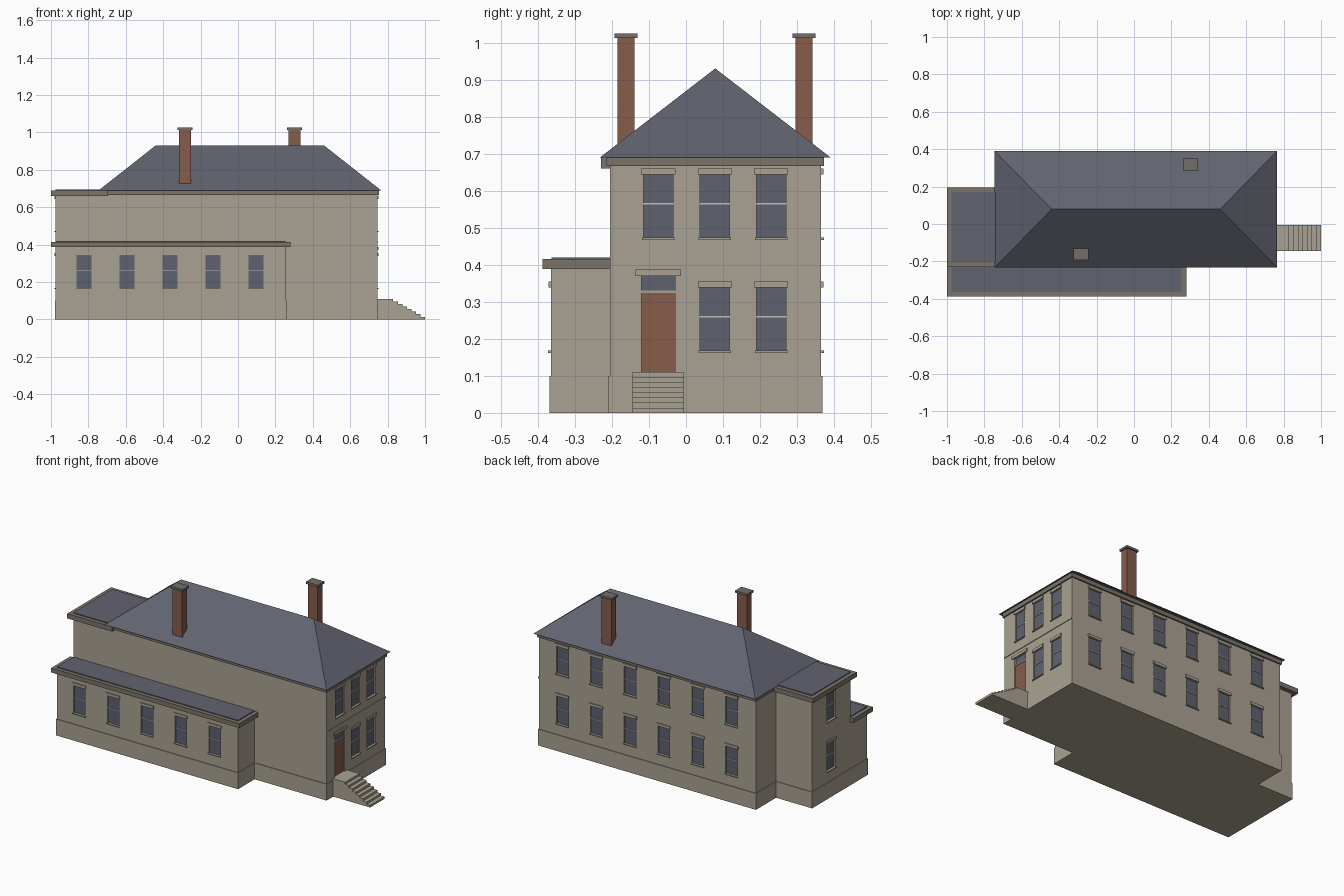
import bpy
import bmesh

cube = bpy.data.objects.get("Cube")
if cube:
    bpy.data.objects.remove(cube, do_unlink=True)


def material(name, rgb):
    lin = [((c / 255 + 0.055) / 1.055) ** 2.4 for c in rgb] + [1.0]
    m = bpy.data.materials.new(name)
    m.use_nodes = True
    m.diffuse_color = lin
    m.node_tree.nodes["Principled BSDF"].inputs["Base Color"].default_value = lin
    return m


STONE = material("stone", (170, 162, 147))
SLATE = material("slate", (97, 99, 111))
GLASS = material("window_glass", (95, 98, 111))
BRICK = material("brick_red", (134, 93, 75))
TRIM = material("cornice_brown", (124, 116, 107))
CAP = material("cap_grey", (114, 111, 104))
RAIL = material("sash_white", (196, 193, 186))


def add_box(bm, x, y, z):
    """Box from three (low, high) ranges."""
    v = [bm.verts.new((a, b, c)) for a in sorted(x) for b in sorted(y) for c in sorted(z)]
    for f in ((0, 1, 3, 2), (4, 6, 7, 5), (0, 4, 5, 1), (2, 3, 7, 6), (0, 2, 6, 4), (1, 5, 7, 3)):
        bm.faces.new([v[i] for i in f])


def finish(name, bm, mat):
    bmesh.ops.recalc_face_normals(bm, faces=bm.faces)
    mesh = bpy.data.meshes.new(name)
    bm.to_mesh(mesh)
    bm.free()
    mesh.materials.append(mat)
    ob = bpy.data.objects.new(name, mesh)
    bpy.context.collection.objects.link(ob)
    return ob


def boxes(name, mat, *ranges):
    bm = bmesh.new()
    for r in ranges:
        add_box(bm, *r)
    return finish(name, bm, mat)


def on_wall(wall, u, z, d):
    """Ranges for a box on a wall: u along it, d outward from its plane."""
    axis, sign, plane = wall
    n = (plane + sign * d[0], plane + sign * d[1])
    return (n, u, z) if axis == "x" else (u, n, z)


# Walls: axis of the normal, its sign, position
EAST, WEST = ("x", 1, 0.745), ("x", -1, -0.975)
BACK, FRONT = ("y", 1, 0.365), ("y", -1, -0.365)
LOW, HIGH, HALF, DEEP = (0.168, 0.34), (0.473, 0.645), 0.04, -0.012

# Footprints: x range, y range, wall top
BODIES = {
    "main_house": ((-0.73, 0.745), (-0.205, 0.365), 0.68),
    "side_wing": ((-0.975, -0.72), (-0.205, 0.17), 0.68),
    "front_wing": ((-0.975, 0.255), (-0.365, -0.2), 0.40),
}

# Window list: body, wall, centre, height range
back_x = [0.585 - 0.23 * i for i in range(6)]
wing_x = [0.097 - 0.23 * i for i in range(5)]
windows = [("main_house", BACK, u, z) for u in back_x for z in (LOW, HIGH)]
windows += [("main_house", EAST, u, z) for u in (0.078, 0.23) for z in (LOW, HIGH)]
windows += [("main_house", EAST, -0.075, HIGH)]
windows += [("front_wing", FRONT, u, LOW) for u in wing_x]
windows += [("side_wing", WEST, -0.018, z) for z in (LOW, HIGH)]
DOOR_U = (-0.12, -0.03)

# Walls with recessed openings, and plinths
for name, (x, y, top) in BODIES.items():
    walls = boxes(name + "_walls", STONE, (x, y, (0.09, top)))
    cuts = [on_wall(w, (u - HALF, u + HALF), z, (DEEP, 0.03))
            for b, w, u, z in windows if b == name]
    if name == "main_house":
        cuts.append(on_wall(EAST, DOOR_U, (0.11, 0.37), (DEEP, 0.03)))
    cutter = boxes("opening_cutter", STONE, *cuts)
    cutter.hide_render = True
    mod = walls.modifiers.new("openings", "BOOLEAN")
    mod.operation, mod.solver, mod.object = "DIFFERENCE", "EXACT", cutter
    bpy.context.view_layer.objects.active = walls
    bpy.ops.object.modifier_apply(modifier=mod.name)
    bpy.data.objects.remove(cutter, do_unlink=True)
    e = 0.004
    boxes(name + "_plinth", STONE, ((x[0] - e, x[1] + e), (y[0] - e, y[1] + e), (0, 0.1)))

# Window panes, sash rails, lintels and sills
panes, rails, stones = [], [], []
for b, w, u, (z0, z1) in windows:
    mid = (z0 + z1) / 2 + 0.006
    panes.append(on_wall(w, (u - HALF, u + HALF), (z0, z1), (DEEP, -0.008)))
    rails.append(on_wall(w, (u - HALF, u + HALF), (mid - 0.002, mid + 0.002), (-0.009, -0.004)))
    stones.append(on_wall(w, (u - 0.046, u + 0.046), (z1 - 0.002, z1 + 0.015), (-0.003, 0.006)))
    stones.append(on_wall(w, (u - 0.044, u + 0.044), (z0 - 0.006, z0), (-0.01, 0.007)))
panes.append(on_wall(EAST, DOOR_U, (0.33, 0.37), (DEEP, -0.008)))
stones.append(on_wall(EAST, (-0.137, -0.013), (0.37, 0.387), (-0.003, 0.007)))
stones.append(on_wall(EAST, DOOR_U, (0.324, 0.33), (DEEP, -0.004)))
boxes("window_panes", GLASS, *panes)
boxes("sash_rails", RAIL, *rails)
boxes("lintels_and_sills", STONE, *stones)
boxes("front_door", BRICK, on_wall(EAST, DOOR_U, (0.11, 0.324), (DEEP, -0.007)))
boxes("string_course", STONE, on_wall(EAST, (-0.205, 0.365), (0.409, 0.42), (-0.003, 0.004)))

# Cornices and flat wing roofs
boxes("main_cornice", TRIM, ((-0.735, 0.753), (-0.215, 0.373), (0.666, 0.69)))
boxes("side_wing_cornice", TRIM, ((-1, -0.695), (-0.23, 0.195), (0.66, 0.689)))
boxes("front_wing_cornice", TRIM, ((-1, 0.28), (-0.387, -0.2), (0.388, 0.415)))
boxes("side_wing_roof", SLATE, ((-0.975, -0.7), (-0.207, 0.17), (0.68, 0.694)))
boxes("front_wing_roof", SLATE, ((-0.975, 0.255), (-0.363, -0.2), (0.41, 0.42)))

# Hipped roof
bm = bmesh.new()
eaves = [bm.verts.new((x, y, 0.69)) for x, y in
         ((-0.745, -0.232), (0.765, -0.232), (0.765, 0.39), (-0.745, 0.39))]
ridge = [bm.verts.new((x, 0.079, 0.93)) for x in (-0.44, 0.46)]
a, b, c, d = eaves
for f in ((a, b, ridge[1], ridge[0]), (b, c, ridge[1]), (c, d, ridge[0], ridge[1]),
          (d, a, ridge[0]), (d, c, b, a)):
    bm.faces.new(f)
finish("hipped_roof", bm, SLATE)

# Chimneys
for name, cx, cy in (("front_chimney", -0.283, -0.162), ("back_chimney", 0.302, 0.318)):
    boxes(name, BRICK, ((cx - 0.033, cx + 0.033), (cy - 0.023, cy + 0.023), (0.68, 1.012)))
    boxes(name + "_cap", CAP, ((cx - 0.041, cx + 0.041), (cy - 0.031, cy + 0.031), (1.012, 1.025)))

# Entrance stair: landing and descending steps as one extruded profile
STEPS, LAND, RISE = 7, 0.83, 0.11 / 8
profile = [(0.74, 0), (0.74, 0.11), (LAND, 0.11)]
for i in range(STEPS):
    z = 0.11 - RISE * (i + 1)
    run = (1 - LAND) / STEPS
    profile += [(LAND + run * i, z), (LAND + run * (i + 1), z)]
profile.append((1, 0))
bm = bmesh.new()
side = bm.faces.new([bm.verts.new((x, -0.145, z)) for x, z in profile])
ext = bmesh.ops.extrude_face_region(bm, geom=[side], use_keep_orig=True)
moved = [g for g in ext["geom"] if isinstance(g, bmesh.types.BMVert)]
bmesh.ops.translate(bm, verts=moved, vec=(0, 0.14, 0))
finish("entrance_stair", bm, STONE)
